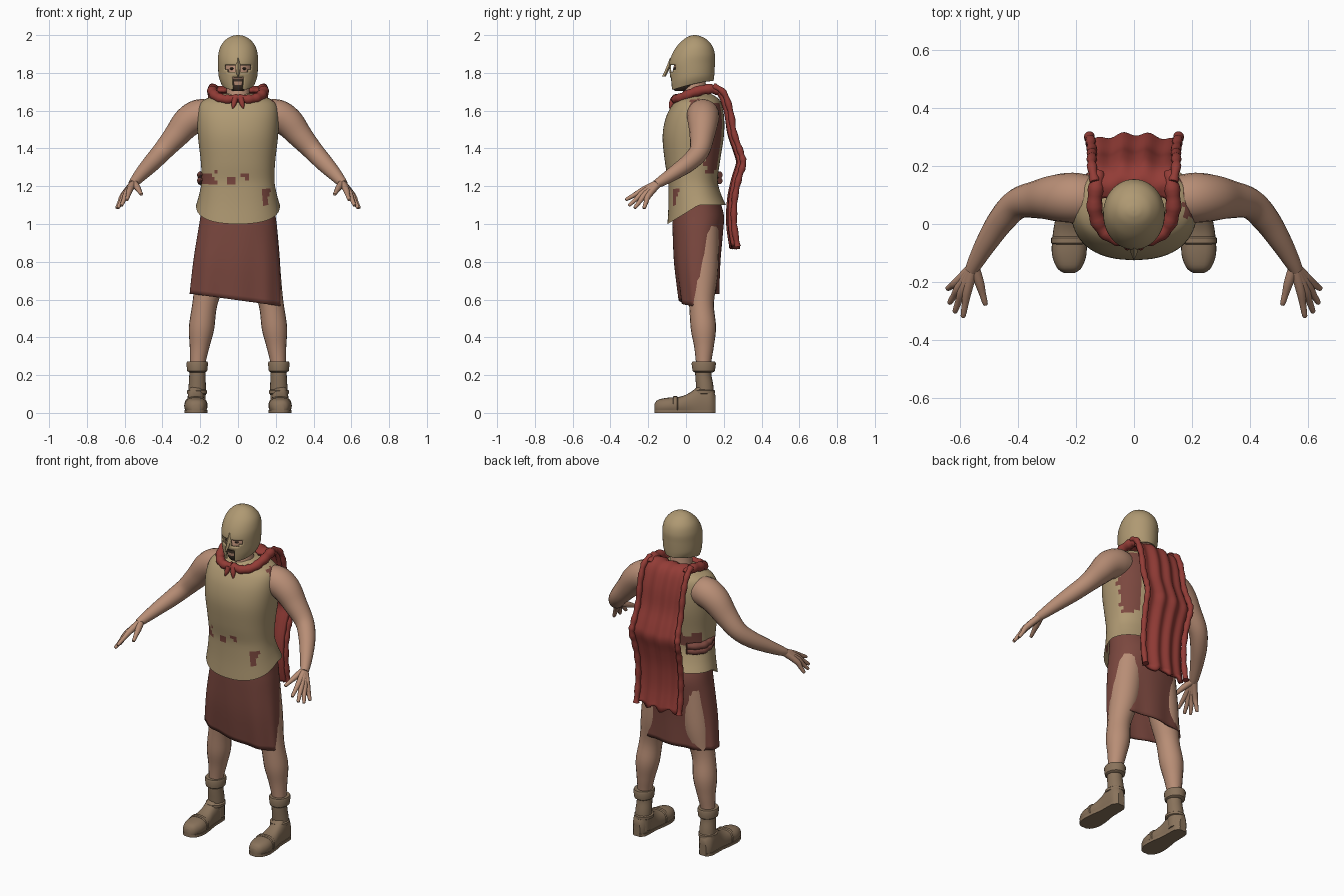
import bpy, bmesh, math
from mathutils import Vector

if "Cube" in bpy.data.objects:
    bpy.data.objects.remove(bpy.data.objects["Cube"])


def material(name, rgb):
    m = bpy.data.materials.new(name)
    m.use_nodes = True
    m.diffuse_color = (*rgb, 1)
    m.node_tree.nodes["Principled BSDF"].inputs["Base Color"].default_value = (*rgb, 1)
    return m


bronze = material("bronze", (0.43, 0.32, 0.17))
skin = material("skin", (0.48, 0.27, 0.18))
wool = material("dark_red_wool", (0.20, 0.065, 0.05))
scarlet = material("scarlet_cloth", (0.29, 0.045, 0.037))
leather = material("leather", (0.25, 0.17, 0.105))
hair = material("dark_hair", (0.05, 0.032, 0.022))


def spline(keys, steps):
    """Smooth interpolation through tuples of any length."""
    out = []
    for i in range(len(keys) - 1):
        a, b, c, d = (keys[min(max(j, 0), len(keys) - 1)] for j in range(i - 1, i + 3))
        for k in range(steps):
            t = k / steps
            out.append([(2 * q + (r - p) * t + (2 * p - 5 * q + 4 * r - s) * t * t
                         + (3 * q - p - 3 * r + s) * t ** 3) / 2 for p, q, r, s in zip(a, b, c, d)])
    return out + [list(keys[-1])]


def loft(name, rings, mats, closed=True, caps=(True, True), rule=None, hole=None, thick=0, angle=40):
    """Skin rings of points; rule picks a material index, hole removes faces."""
    bm = bmesh.new()
    vs = [[bm.verts.new(p) for p in ring] for ring in rings]
    n = len(vs[0])
    for lo, hi in zip(vs, vs[1:]):
        for i in range(n if closed else n - 1):
            j = (i + 1) % n
            bm.faces.new((lo[i], lo[j], hi[j], hi[i]))
    for end, on in zip((vs[0], vs[-1]), caps):
        if on and closed:
            bm.faces.new(end)
    bmesh.ops.recalc_face_normals(bm, faces=bm.faces)
    if hole:
        bmesh.ops.delete(bm, geom=[f for f in bm.faces if hole(f.calc_center_median())], context='FACES')
    if rule:
        for f in bm.faces:
            f.material_index = int(rule(f.calc_center_median()))
    mesh = bpy.data.meshes.new(name)
    bm.to_mesh(mesh)
    bm.free()
    for m in mats:
        mesh.materials.append(m)
    ob = bpy.data.objects.new(name, mesh)
    bpy.context.collection.objects.link(ob)
    if thick:
        mod = ob.modifiers.new("thickness", 'SOLIDIFY')
        mod.thickness = thick
        mod.offset = -1
    bpy.ops.object.select_all(action='DESELECT')
    ob.select_set(True)
    bpy.context.view_layer.objects.active = ob
    bpy.ops.object.shade_smooth_by_angle(angle=math.radians(angle))
    return ob


def oval(z, rx, front, back, n=32, power=1.0, shift=None):
    """Horizontal oval between two y limits; shift(a, p) can move each point."""
    ring = []
    for i in range(n):
        a = math.pi / 2 + math.tau * (i + 0.5) / n
        c, s = (math.copysign(abs(v) ** power, v) for v in (math.cos(a), math.sin(a)))
        p = Vector((rx * c, (front + back) / 2 + (back - front) / 2 * s, z))
        ring.append(shift(a, p) if shift else p)
    return ring


def tube(name, keys, mat, side=1, steps=5, n=14, wobble=0.0):
    """Round tube along (x, y, z, radius) keys; side mirrors x."""
    pts = spline(keys, steps)
    pos = [Vector((side * p[0], p[1], p[2])) for p in pts]
    rings, u = [], None
    for i, p in enumerate(pos):
        t = (pos[min(i + 1, len(pos) - 1)] - pos[max(i - 1, 0)]).normalized()
        u = u or (Vector((0, 0, 1)) if abs(t.z) < 0.8 else Vector((0, 1, 0)))
        u = (u - t * u.dot(t)).normalized()
        w = t.cross(u)
        r = pts[i][3] * (1 + wobble * math.sin(i * 1.7))
        rings.append([p + r * (u * math.cos(k * math.tau / n) + w * math.sin(k * math.tau / n))
                      for k in range(n)])
    return loft(name, rings, [mat])


# Cuirass with pointed lower edge and torn cloth patches
def hem_point(a, p):
    drop = min(max((1.22 - p.z) / 0.12, 0), 1) * 0.1 * max(0, -math.sin(a)) ** 0.8
    p.z -= drop
    p.y -= drop * 0.1
    return p


def patch(c):
    n = 0.012 * math.sin(c.z * 90 + c.x * 60)
    front = c.y < 0.06
    return ((c.x > 0.1 and 0.1 + n < c.y < 0.25 and 1.27 + n < c.z < 1.64)
            or (c.x > 0.165 + n and c.z > 1.56 - n and c.y > 0.02 and c.z < 1.67)
            or (front and c.x < -0.12 + n and 1.215 < c.z < 1.27 + n)
            or (front and abs(c.x) < 0.06 and abs(c.z - 1.24 - c.x * 0.4) < 0.012 + n)
            or (front and abs(c.x - 0.145) < (c.z - 1.07) * 0.25 and 1.1 < c.z < 1.18)
            or (c.x < -0.08 and c.y > 0.1 and 1.24 < c.z < 1.32 + n))


body = [(1.10, 0.222, -0.088, 0.212), (1.16, 0.205, -0.088, 0.185), (1.23, 0.193, -0.095, 0.168),
        (1.33, 0.197, -0.112, 0.18), (1.46, 0.212, -0.124, 0.2), (1.56, 0.216, -0.108, 0.202),
        (1.63, 0.205, -0.072, 0.19), (1.665, 0.165, -0.035, 0.17), (1.69, 0.08, 0.0, 0.13)]
loft("cuirass", [oval(*k, n=64, power=0.86, shift=hem_point) for k in spline(body, 5)],
     [bronze, wool], caps=(False, True), rule=patch)


# Wrapped skirt with a slanted front flap
def skirt_hem(a, p):
    low = min(max((1.0 - p.z) / 0.38, 0), 1)
    if p.y < 0.075 and math.sin(a) < 0:
        p.z -= low * 0.065 * min(1, max(0, p.x / 0.46 + 0.5))
    p.x -= low * 0.014
    p.y += low * 0.005 * math.sin(a * 9)
    return p


cloth = [(1.16, 0.185, -0.07, 0.165), (1.05, 0.198, -0.072, 0.2), (0.95, 0.212, -0.07, 0.195),
         (0.8, 0.23, -0.06, 0.18), (0.63, 0.243, -0.035, 0.172)]
loft("skirt", [oval(*k, n=64, power=0.88, shift=skirt_hem) for k in spline(cloth, 5)],
     [wool], caps=(True, False), thick=0.008)

# Neck and head with beard and brows
loft("neck", [oval(z, r, 0.045 - r, 0.045 + r) for z, r in ((1.62, 0.085), (1.68, 0.062), (1.8, 0.058))], [skin])
face = [(1.705, 0.03, -0.06, 0.03), (1.73, 0.055, -0.071, 0.08), (1.78, 0.074, -0.075, 0.12),
        (1.83, 0.08, -0.066, 0.13), (1.88, 0.07, -0.05, 0.12)]
loft("head", [oval(*k, n=48) for k in spline(face, 6)], [skin, hair],
     rule=lambda c: c.y < 0.03 and (c.z < 1.735 or (c.z < 1.772 and (abs(c.x) > 0.02 or c.z > 1.757))
                                    or 1.838 < c.z < 1.85))
for s, name in ((1, "left"), (-1, "right")):
    loft(name + "_eye", [[Vector((s * 0.033 + 0.011 * r * math.cos(k), y, 1.822 + 0.006 * r * math.sin(k)))
                          for k in (i * math.tau / 12 for i in range(12))]
                         for y, r in ((-0.055, 1), (-0.062, 1), (-0.066, 0.5))], [hair])


# Helmet with eye and mouth openings
def helmet_drop(a, p):
    p.z -= min(max((1.82 - p.z) / 0.06, 0), 1) * 0.05 * (0.5 - 0.5 * math.sin(a)) ** 1.5
    return p


def openings(c):
    x = abs(c.x)
    eye = 0.014 < x < 0.07 and 1.795 + 0.3 * x < c.z < 1.847 - 0.1 * x
    return c.y < 0.02 and (eye or (x < 0.03 and c.z < 1.782))


dome = [(1.757, 0.086, -0.078, 0.146), (1.79, 0.102, -0.084, 0.15), (1.85, 0.106, -0.088, 0.153),
        (1.9, 0.104, -0.073, 0.153), (1.945, 0.09, -0.045, 0.138), (1.98, 0.06, -0.008, 0.105),
        (1.996, 0.028, 0.022, 0.07), (2.0, 0.004, 0.042, 0.05)]
loft("helmet", [oval(*k, n=72, shift=helmet_drop) for k in spline(dome, 8)], [bronze],
     caps=(False, True), hole=openings, thick=0.008)
loft("nose_guard", [[Vector((x, y + d, z)) for x, d in ((-w, 0.012), (0, 0), (w, 0.012))] + [Vector((0, y + 0.02, z))]
                    for z, y, w in ((1.88, -0.085, 0.006), (1.84, -0.1, 0.014), (1.81, -0.113, 0.011),
                                    (1.78, -0.128, 0.004))], [bronze])

# Limbs and boots, built for both sides
arm = [(0.13, 0.085, 1.575, 0.075), (0.2, 0.09, 1.575, 0.086), (0.265, 0.09, 1.54, 0.081),
       (0.33, 0.085, 1.465, 0.066), (0.4, 0.07, 1.385, 0.053), (0.455, 0.015, 1.325, 0.047),
       (0.505, -0.06, 1.272, 0.038), (0.545, -0.13, 1.227, 0.028), (0.56, -0.16, 1.21, 0.022)]
leg = [(0.11, 0.085, 0.98, 0.09), (0.14, 0.085, 0.75, 0.085), (0.175, 0.082, 0.58, 0.066),
       (0.193, 0.092, 0.45, 0.067), (0.204, 0.095, 0.35, 0.052), (0.213, 0.093, 0.26, 0.04),
       (0.215, 0.095, 0.18, 0.038)]
knuckles = {"index": ((0.572, -0.222, 1.182), (0.588, -0.316, 1.13)),
            "middle": ((0.588, -0.224, 1.168), (0.616, -0.3, 1.1)),
            "ring": ((0.6, -0.216, 1.157), (0.634, -0.27, 1.087)),
            "little": ((0.608, -0.2, 1.15), (0.641, -0.222, 1.085)),
            "thumb": ((0.533, -0.2, 1.193), (0.512, -0.275, 1.158))}
foot = [(-0.168, 0.02, 0.045), (-0.15, 0.043, 0.068), (-0.1, 0.06, 0.08), (-0.03, 0.056, 0.086),
        (0.025, 0.047, 0.11), (0.08, 0.045, 0.15), (0.13, 0.042, 0.14), (0.157, 0.022, 0.09)]
collar_roll = [(0, -0.052, 1.665, 0.022), (0.06, -0.05, 1.66, 0.024), (0.11, -0.015, 1.672, 0.025),
               (0.135, 0.05, 1.7, 0.026), (0.13, 0.13, 1.715, 0.026), (0.12, 0.18, 1.7, 0.02)]


def foot_ring(y, w, h, s, low=0.012, grow=0.0):
    """Flat-bottomed arch across the foot."""
    return [Vector((s * 0.223 + (w + grow) * math.copysign(abs(math.cos(a)) ** 0.7, math.cos(a)), y,
                    max(low, low + (h + grow - low) * (0.35 + 0.65 * math.sin(a)))))
            for a in (math.tau * i / 24 for i in range(24))]


for s, name in ((1, "left"), (-1, "right")):
    tube(name + "_arm", arm, skin, s, n=20)
    tube(name + "_leg", leg, skin, s, n=20)
    for finger, (k, tip) in knuckles.items():
        mid = [(p + q) / 2 for p, q in zip(k, tip)]
        end = [q + (q - p) * 0.06 for p, q in zip(mid, tip)]
        tube(f"{name}_{finger}_finger", [(0.552, -0.145, 1.217, 0.02), (*k, 0.017), (*mid, 0.0125),
                                         (*tip, 0.009), (*end, 0.003)], skin, s, steps=3, n=10)
    tube(name + "_boot_shaft", [(0.215, 0.092, 0.265, 0.045), (0.215, 0.092, 0.2, 0.043),
                                (0.216, 0.1, 0.13, 0.046), (0.219, 0.105, 0.03, 0.046)], leather, s, n=20)
    loft(name + "_boot_foot", [foot_ring(*k, s) for k in spline(foot, 4)], [leather])
    sole = [[Vector((s * 0.223 + x * w, y, z)) for x, z in ((-1, 0), (1, 0), (1, 0.016), (-1, 0.016))]
            for y, w, h in spline(foot, 4)]
    loft(name + "_boot_sole", sole, [leather])
    loft(name + "_toe_strap", [foot_ring(y, 0.057, 0.084, s, grow=g)
                               for y, g in ((-0.07, 0), (-0.065, 0.005), (-0.048, 0.005), (-0.043, 0))], [leather])
    for part, cuff in (("boot_cuff", ((0.215, 0.044), (0.222, 0.053), (0.262, 0.058), (0.272, 0.054), (0.272, 0.04))),
                       ("ankle_strap", ((0.098, 0.046), (0.103, 0.053), (0.118, 0.053), (0.123, 0.046)))):
        rings = [oval(z, r, 0.094 - r * 1.12, 0.094 + r * 1.12) for z, r in cuff]
        loft(name + "_" + part, [[p + Vector((s * 0.216, 0, 0)) for p in ring] for ring in rings], [leather])
    # Cloak roll at the neck, with a knotted tail
    tube(name + "_cloak_roll", collar_roll, scarlet, s, wobble=0.1)
    tube(name + "_cloak_tail", [(0.015, -0.065, 1.665, 0.016), (0.022, -0.078, 1.635, 0.013),
                                (0.028, -0.085, 1.612, 0.004)], scarlet, s)

# Cloak hanging down the back
drape = [(0.09, 1.712, 0.12), (0.14, 1.73, 0.135), (0.195, 1.695, 0.145), (0.23, 1.6, 0.145),
         (0.25, 1.48, 0.145), (0.285, 1.38, 0.15), (0.298, 1.32, 0.155), (0.275, 1.24, 0.15),
         (0.253, 1.13, 0.145), (0.25, 1.0, 0.145), (0.268, 0.88, 0.145)]
sheet = []
for y, z, w in spline(drape, 4):
    row = []
    for i in range(29):
        t = i / 14 - 1
        fold = 0.025 * math.cos(t * 1.6) - 0.012 + 0.007 * math.cos(t * 11 + z * 2)
        row.append(Vector((w * t, y + fold, z + (0.012 * math.sin(t * 9) if z < 0.9 else 0))))
    sheet.append(row)
loft("cloak", sheet, [scarlet], closed=False, thick=0.022, angle=60)
for s, name in ((1, "left"), (-1, "right")):
    tube(name + "_cloak_edge", [(w, y + 0.005, z, 0.016) for y, z, w in drape[1:]], scarlet, s, wobble=0.15)

# Bunched cloth at the waist
for dz in (0, 0.03):
    tube("waist_cloth", [(-0.19, 0.0, 1.235 + dz, 0.006), (-0.197, 0.06, 1.23 + dz, 0.018),
                         (-0.185, 0.12, 1.225 + dz, 0.02), (-0.13, 0.18, 1.23 + dz, 0.018)], wool, wobble=0.12)
